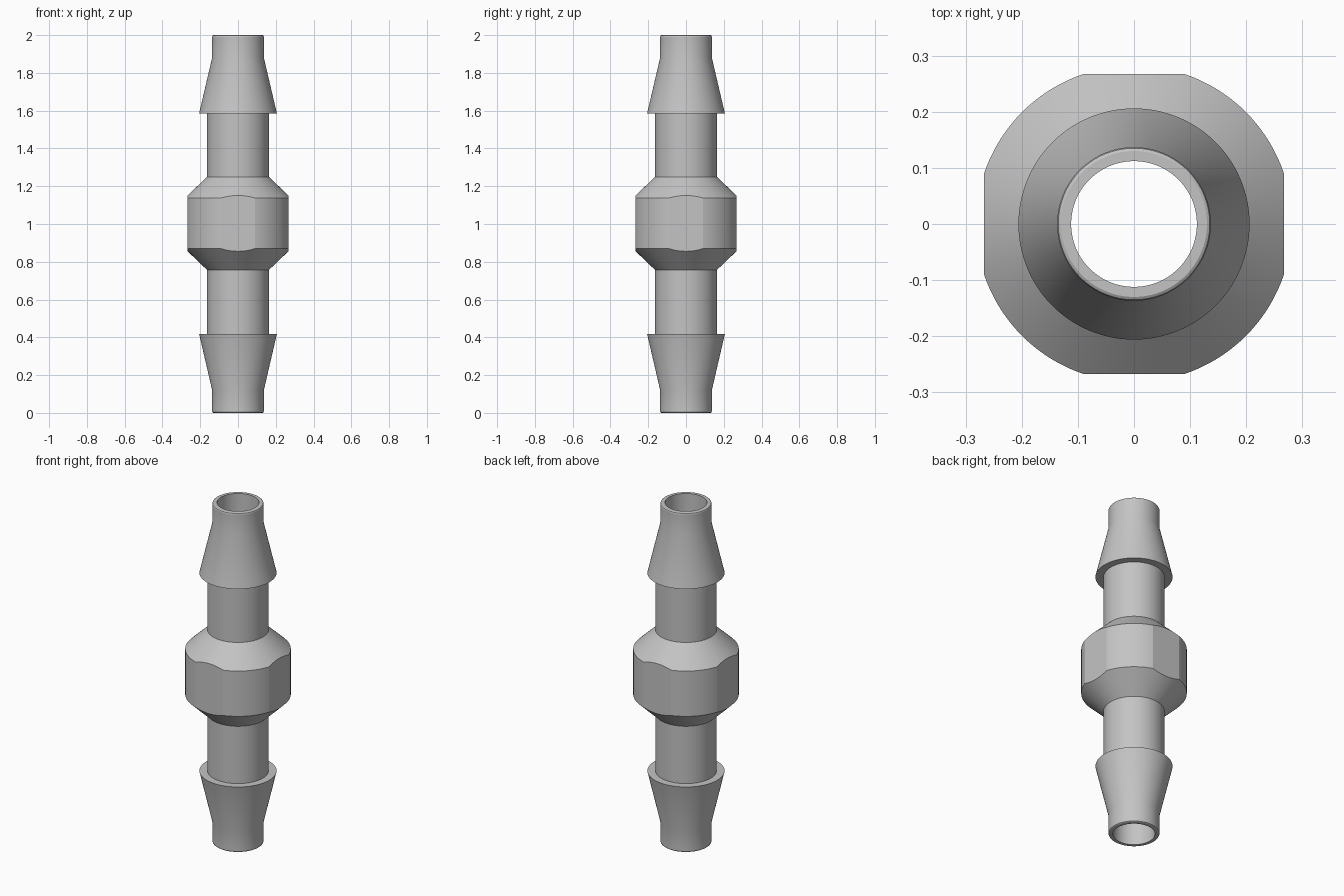
import bpy
import bmesh
import math

cube = bpy.data.objects.get("Cube")
if cube:
    bpy.data.objects.remove(cube, do_unlink=True)

SEGMENTS = 128
MID = 1.004      # height of the collar's centre
BORE = 0.112
FLAT = 0.267     # distance from the axis to each wrench flat

grey = bpy.data.materials.new("light grey plastic")
grey.use_nodes = True
colour = (0.55, 0.55, 0.55, 1)
grey.diffuse_color = colour
grey.node_tree.nodes["Principled BSDF"].inputs["Base Color"].default_value = colour


def make_object(name, bm):
    bmesh.ops.recalc_face_normals(bm, faces=bm.faces)
    mesh = bpy.data.meshes.new(name)
    bm.to_mesh(mesh)
    bm.free()
    mesh.materials.append(grey)
    obj = bpy.data.objects.new(name, mesh)
    bpy.context.collection.objects.link(obj)
    return obj


def lathe(name, profile):
    """Turn a closed (radius, height) profile around the z axis."""
    bm = bmesh.new()
    rings = []
    for r, z in profile:
        rings.append([bm.verts.new((r * math.cos(a), r * math.sin(a), z))
                      for a in (math.tau * i / SEGMENTS for i in range(SEGMENTS))])
    for a, b in zip(rings, rings[1:] + rings[:1]):
        for i in range(SEGMENTS):
            j = (i + 1) % SEGMENTS
            bm.faces.new((a[i], a[j], b[j], b[i]))
    return make_object(name, bm)


# Outer profile of one half, from the collar's edge to the rounded tip
half = [(0.282, 0.133), (0.163, 0.246), (0.163, 0.581), (0.206, 0.581),
        (0.137, 0.876), (0.137, 0.987), (0.135, 0.993), (0.130, 0.996)]
upper = [(r, MID + h) for r, h in half]
lower = [(r, MID - h * MID / 0.996) for r, h in reversed(half)]
outer = lower + upper
bore = [(BORE, 2.0), (BORE, 0.0)]
fitting = lathe("barbed_hose_fitting", outer + bore)

# Four wrench flats on the collar
bm = bmesh.new()
bmesh.ops.create_cube(bm, size=1)
for v in bm.verts:
    v.co.x *= 2 * FLAT
    v.co.y *= 2 * FLAT
    v.co.z = v.co.z * 3 + MID
cutter = make_object("flats_cutter", bm)
cutter.hide_render = True

mod = fitting.modifiers.new("wrench flats", "BOOLEAN")
mod.operation = "INTERSECT"
mod.solver = "EXACT"
mod.object = cutter

bpy.ops.object.select_all(action="DESELECT")
fitting.select_set(True)
bpy.context.view_layer.objects.active = fitting
bpy.ops.object.modifier_apply(modifier=mod.name)
bpy.data.objects.remove(cutter, do_unlink=True)
bpy.ops.object.shade_smooth_by_angle(angle=math.radians(15))
